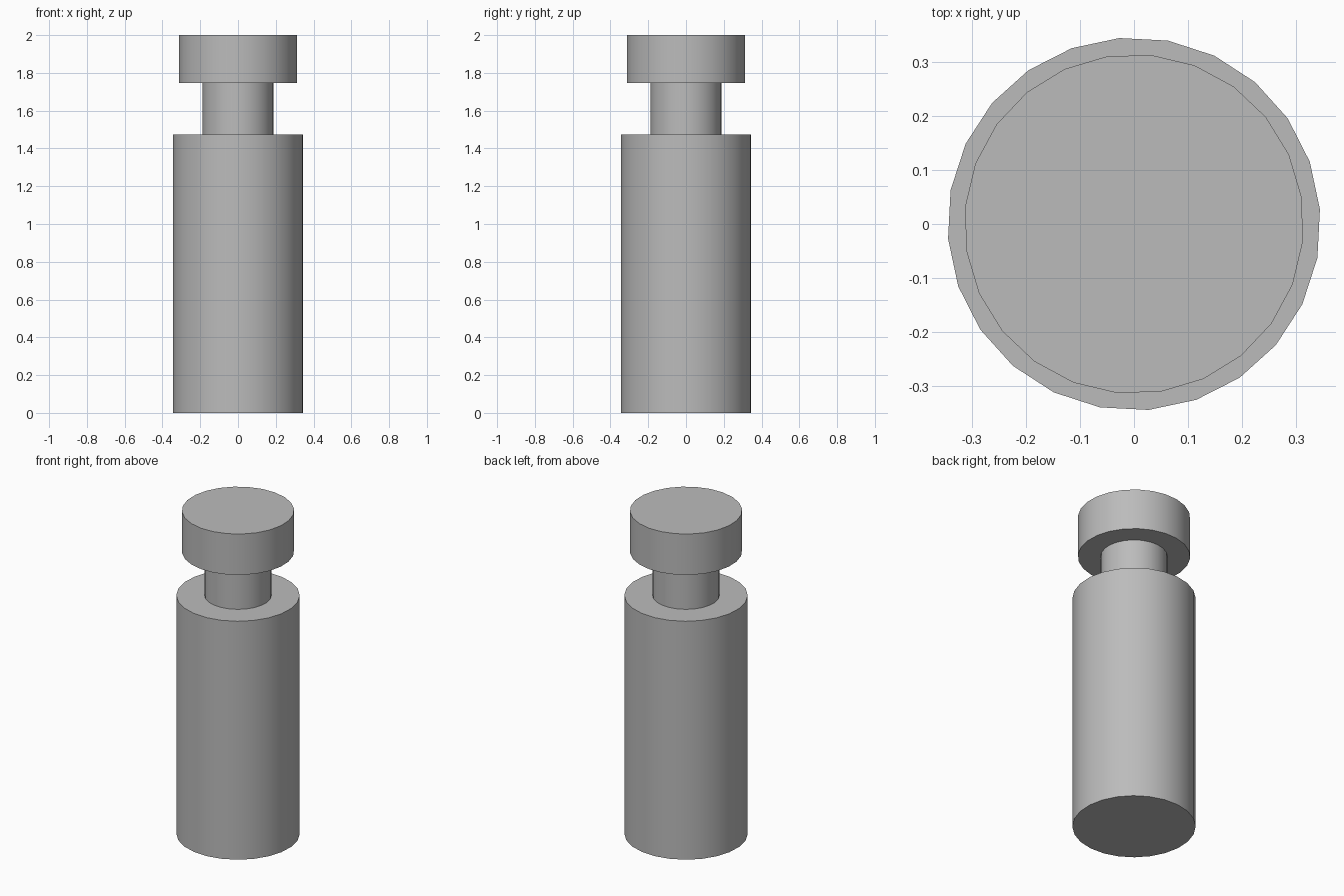
import bpy
import math

default = bpy.data.objects.get("Cube")
if default:
    bpy.data.objects.remove(default, do_unlink=True)

# Single plain grey finish
grey = bpy.data.materials.new("grey")
grey.use_nodes = True
colour = (0.5, 0.5, 0.5, 1.0)
grey.diffuse_color = colour
grey.node_tree.nodes["Principled BSDF"].inputs["Base Color"].default_value = colour


def cylinder(name, radius, bottom, top, turn):
    """Capped 24-sided upright cylinder, first corner turned from +x in degrees."""
    bpy.ops.mesh.primitive_cylinder_add(
        vertices=24, radius=radius, depth=top - bottom,
        location=(0, 0, (bottom + top) / 2),
        rotation=(0, 0, math.radians(turn)))
    part = bpy.context.object
    part.name = name
    part.data.materials.append(grey)
    bpy.ops.object.shade_smooth_by_angle(angle=math.radians(30))
    return part


# Wide body, narrow neck and flat cap
cylinder("body", 0.346, 0.0, 1.475, 4.5)
cylinder("neck", 0.188, 1.475, 1.747, 4.5)
cylinder("cap", 0.315, 1.747, 2.0, 9.1)
